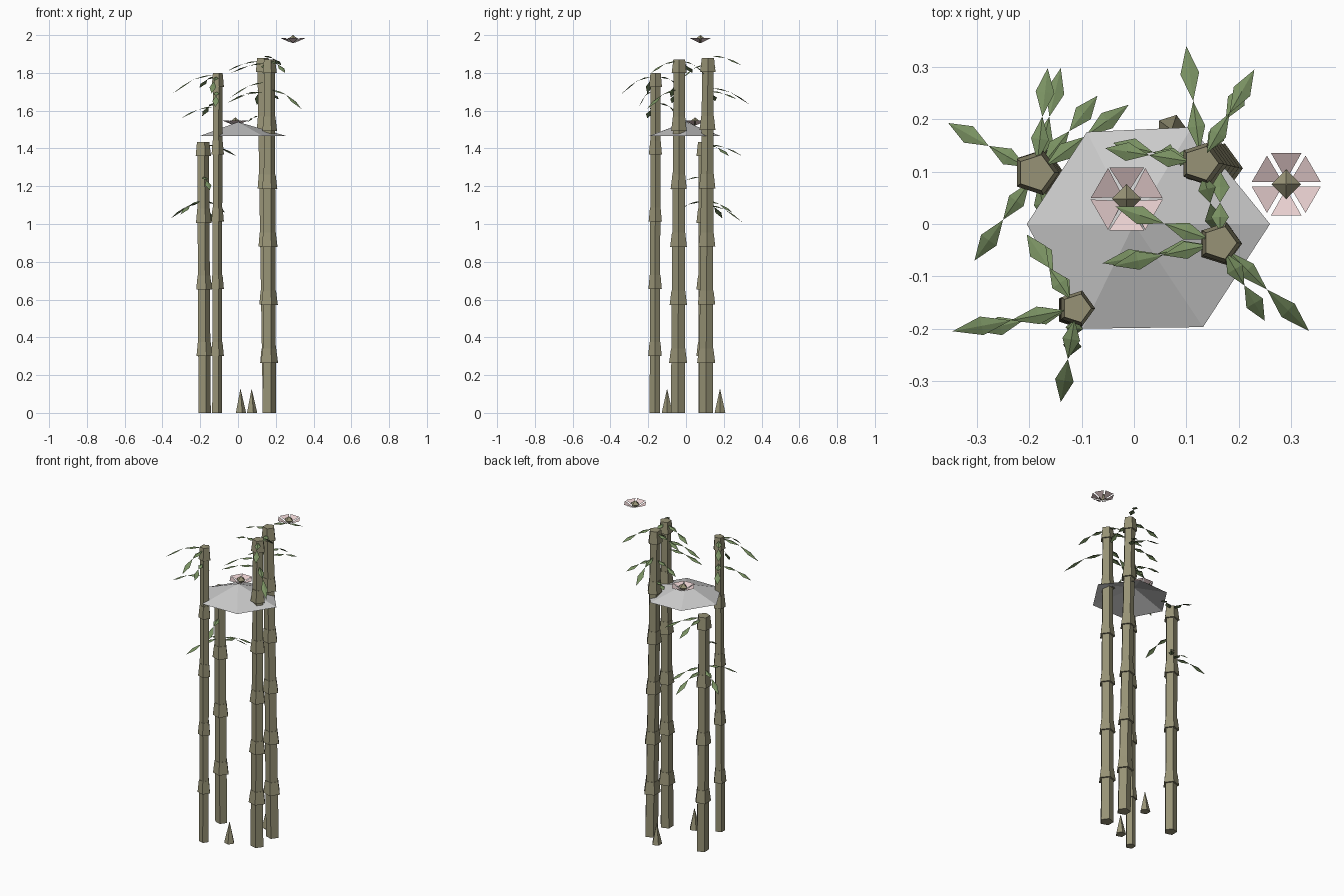
import bpy, bmesh, math
from mathutils import Vector

if "Cube" in bpy.data.objects:
    bpy.data.objects.remove(bpy.data.objects["Cube"])


def material(name, rgb):
    m = bpy.data.materials.new(name)
    m.diffuse_color = (*rgb, 1)
    m.use_nodes = True
    m.node_tree.nodes["Principled BSDF"].inputs["Base Color"].default_value = m.diffuse_color
    return m


BARK = material("bark", (0.31, 0.29, 0.18))
LEAF = material("leaf_green", (0.19, 0.28, 0.12))
PINK = material("petal_pink", (0.80, 0.62, 0.62))


def finish(name, bm, mat=None):
    me = bpy.data.meshes.new(name)
    bm.to_mesh(me)
    bm.free()
    ob = bpy.data.objects.new(name, me)
    bpy.context.collection.objects.link(ob)
    if mat:
        me.materials.append(mat)


def loft(bm, rings, sides=5):
    """Skin (centre, radius) rings and cap both ends."""
    loops = []
    for c, r in rings:
        loops.append([bm.verts.new((c.x + r * math.cos(2 * math.pi * i / sides),
                                    c.y + r * math.sin(2 * math.pi * i / sides), c.z))
                      for i in range(sides)])
    for a, b in zip(loops, loops[1:]):
        for i in range(sides):
            j = (i + 1) % sides
            bm.faces.new((a[i], a[j], b[j], b[i]))
    bm.faces.new(loops[0][::-1])
    bm.faces.new(loops[-1])


# Stalks: straight shafts with a flared collar at every node
def stalk(name, base, top, r0, r1, first, step, count):
    base, top = Vector(base), Vector(top)
    bm = bmesh.new()
    at = lambda z: base.lerp(top, z / top.z)
    rad = lambda z: r0 + (r1 - r0) * z / top.z
    rings = [(base, r0)]
    for k in range(count):
        lo = first + step * k
        hi = min(lo + 0.075, top.z)
        rings += [(at(lo), rad(lo)), (at(lo), rad(lo) * 1.32), (at(hi), rad(hi) * 1.06),
                  (at(hi), rad(hi))]
    loft(bm, rings)
    finish(name, bm, BARK)


stalk("stalk_back_left", (-.18, .10, 0), (-.188, .098, 1.44), .036, .034, .30, .353, 4)
stalk("stalk_front_left", (-.113, -.165, 0), (-.11, -.161, 1.80), .029, .027, .30, .356, 5)
stalk("stalk_front_right", (.162, -.043, 0), (.164, -.036, 1.87), .039, .031, .265, .307, 6)
stalk("stalk_back_right", (.163, .105, 0), (.128, .116, 1.88), .039, .032, .265, .308, 6)


# Leaves: two folded diamonds in a row, drooping to the tip
def diamond(bm, a, b, width):
    side = (b - a).cross(Vector((0, 0, 1))).normalized() * width / 2
    mid = a.lerp(b, 0.5)
    va, vb, vm = bm.verts.new(a), bm.verts.new(b), bm.verts.new(mid + Vector((0, 0, .006)))
    vl, vr = bm.verts.new(mid - side), bm.verts.new(mid + side)
    for f in ((va, vr, vm), (vr, vb, vm), (vb, vl, vm), (vl, va, vm)):
        bm.faces.new(f)


def leaves(name, x, y, tips):
    """tips: (tip x, tip y, start z, tip z)"""
    bm = bmesh.new()
    for tx, ty, z0, z1 in tips:
        out = Vector((tx - x, ty - y, 0))
        start = Vector((x, y, z0)) + out.normalized() * .022
        tip = Vector((tx, ty, z1))
        mid = start.lerp(tip, .48)
        mid.z = z0 - .25 * (z0 - z1)
        diamond(bm, start, mid, .034)
        diamond(bm, mid, tip, .036)
    finish(name, bm, LEAF)


leaves("leaves_back_left", -.187, .098, [
    (-.165, .298, 1.42, 1.36), (-.01, .228, 1.42, 1.36), (-.305, -.07, 1.12, 1.05),
    (-.355, .193, 1.11, 1.03), (-.14, .298, 1.10, 1.01), (-.07, .245, 1.12, 1.06),
    (-.15, -.08, 1.25, 1.18)])
leaves("leaves_front_left", -.11, -.161, [
    (-.347, -.205, 1.79, 1.69), (-.14, -.34, 1.78, 1.69), (-.205, -.02, 1.78, 1.72),
    (-.30, -.205, 1.62, 1.56), (-.19, -.03, 1.64, 1.57), (-.12, -.25, 1.70, 1.62)])
leaves("leaves_front_right", .164, -.036, [
    (-.035, .033, 1.85, 1.80), (.25, -.185, 1.86, 1.80), (.165, .10, 1.86, 1.79),
    (-.06, -.075, 1.70, 1.64), (.335, -.205, 1.71, 1.61), (-.04, -.08, 1.75, 1.67)])
leaves("leaves_back_right", .128, .116, [
    (.23, .295, 1.89, 1.84), (-.055, .145, 1.86, 1.81), (.16, -.02, 1.84, 1.77),
    (.10, .34, 1.72, 1.63), (-.04, .155, 1.70, 1.65), (.215, .27, 1.70, 1.66),
    (.05, .14, 1.57, 1.54)])

# Canopy: a shallow open six-sided cone
bm = bmesh.new()
apex = bm.verts.new((0, 0, 1.54))
rim = [bm.verts.new((x, y, 1.465)) for x, y in
       ((.26, 0), (.11, .185), (-.09, .176), (-.205, 0), (-.098, -.2), (.132, -.197))]
for i in range(6):
    bm.faces.new((apex, rim[i], rim[(i + 1) % 6]))
finish("canopy", bm)


# Blossoms: upturned petals around a pointed heart
def blossom(name, x, y, z, r, gap):
    bm = bmesh.new()
    for k in range(6):
        pts = [(.008, (k + .5) * 60, .0)] + [
            (r, k * 60 + gap, .026), (r, k * 60 + 60 - gap, .026)]
        bm.faces.new([bm.verts.new((x + d * math.cos(math.radians(a)),
                                    y + d * math.sin(math.radians(a)), z + h))
                      for d, a, h in pts])
    finish(name + "_petals", bm, PINK)
    bm = bmesh.new()
    c = Vector((x, y, z))
    loft(bm, [(c, .004), (c + Vector((0, 0, .02)), .028), (c + Vector((0, 0, .042)), .001)], 4)
    finish(name + "_heart", bm, BARK)


blossom("low_blossom", -.014, .048, 1.522, .069, 1)
blossom("high_blossom", .291, .076, 1.958, .066, 4)

# Shoots on the ground
for name, x, y in (("front_shoot", .013, -.10), ("back_shoot", .072, .18)):
    bm = bmesh.new()
    loft(bm, [(Vector((x, y, 0)), .03), (Vector((x, y, .125)), .001)])
    finish(name, bm, BARK)
